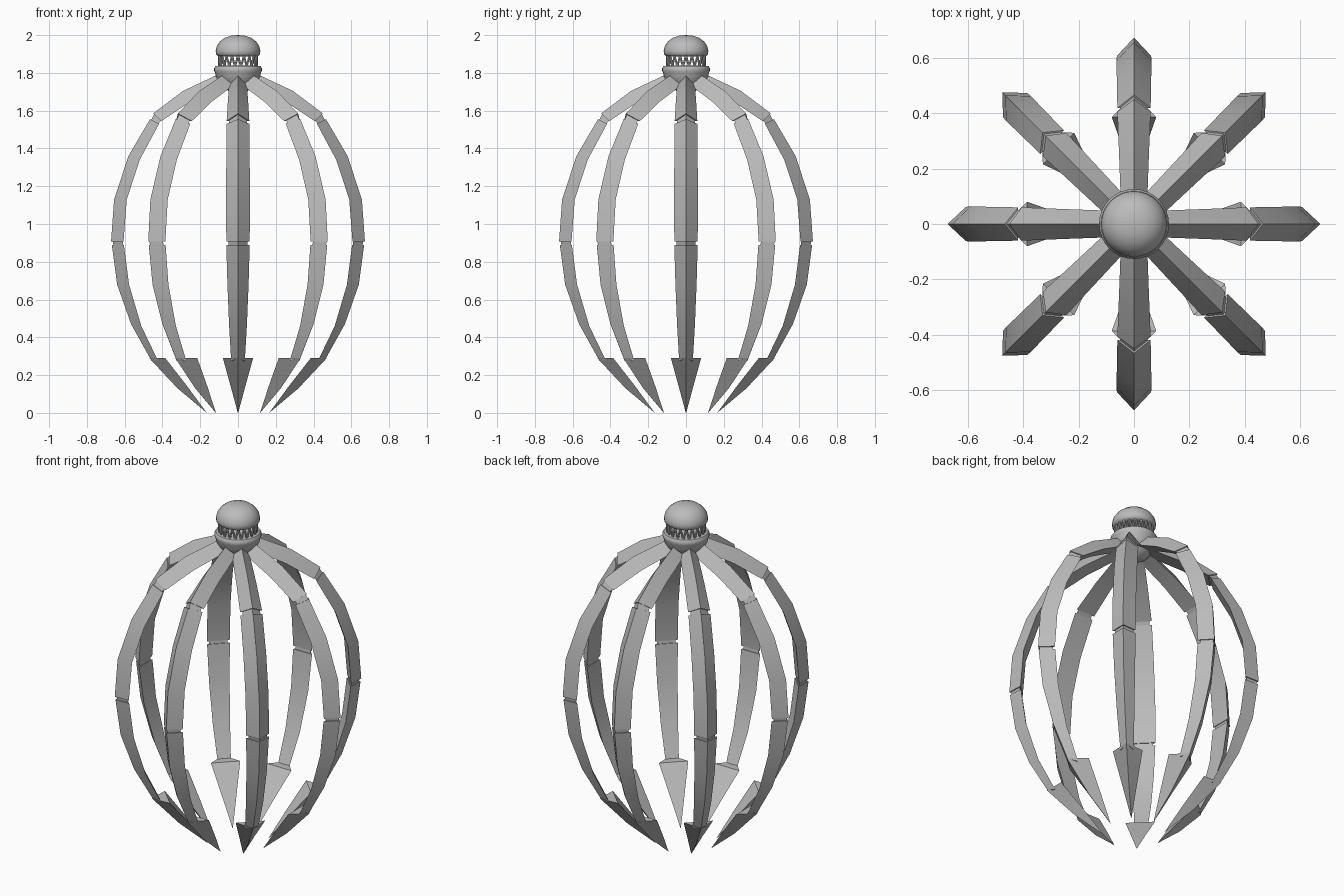
import bpy, bmesh, math
from mathutils import Matrix, Vector

if "Cube" in bpy.data.objects:
    bpy.data.objects.remove(bpy.data.objects["Cube"])

metal = bpy.data.materials.new("grey metal")
metal.diffuse_color = (0.5, 0.5, 0.5, 1)
metal.use_nodes = True
metal.node_tree.nodes["Principled BSDF"].inputs["Base Color"].default_value = metal.diffuse_color


def finish(name, bm, angle=30):
    bmesh.ops.recalc_face_normals(bm, faces=bm.faces)
    mesh = bpy.data.meshes.new(name)
    bm.to_mesh(mesh)
    bm.free()
    mesh.materials.append(metal)
    ob = bpy.data.objects.new(name, mesh)
    bpy.context.collection.objects.link(ob)
    bpy.ops.object.select_all(action='DESELECT')
    ob.select_set(True)
    bpy.context.view_layer.objects.active = ob
    bpy.ops.object.shade_smooth_by_angle(angle=math.radians(angle))
    return ob


def loft(bm, rows, turn):
    """Triangular bar, ridge outward; row = ridge r, ridge z, inner r, inner z, half width."""
    rot = Matrix.Rotation(turn, 3, 'Z')
    rings = [[bm.verts.new(rot @ Vector(p)) for p in
              ((ro, 0, zo), (ri, w, zi), (ri, -w, zi))] for ro, zo, ri, zi, w in rows]
    for a, b in zip(rings, rings[1:]):
        for i in range(3):
            j = (i + 1) % 3
            bm.faces.new((a[i], a[j], b[j], b[i]))
    bm.faces.new(rings[0])
    bm.faces.new(rings[-1])


def eight(name, rows):
    bm = bmesh.new()
    for k in range(8):
        loft(bm, rows, k * math.pi / 4)
    return finish(name, bm)


def shrink(row, f=0.8):
    """Narrower copy of a cross-section, for the necks between segments."""
    ro, zo, ri, zi, w = row
    cr, cz = (ro + 2 * ri) / 3, (zo + 2 * zi) / 3
    return (cr + (ro - cr) * f, cz + (zo - cz) * f,
            cr + (ri - cr) * f, cz + (zi - cz) * f, w * f)


def lathe(name, profile, steps):
    bm = bmesh.new()
    vs = [bm.verts.new((r, 0, z)) for r, z in profile]
    es = [bm.edges.new(p) for p in zip(vs, vs[1:])]
    bmesh.ops.spin(bm, geom=vs + es, cent=(0, 0, 0), axis=(0, 0, 1),
                   angle=2 * math.pi, steps=steps)
    bmesh.ops.remove_doubles(bm, verts=bm.verts, dist=1e-4)
    return finish(name, bm, 40)


# Curved arm segments
upper = [(.05, 1.815, .03, 1.75, .045), (.12, 1.785, .09, 1.73, .048),
         (.29, 1.705, .255, 1.645, .054), (.45, 1.585, .405, 1.545, .06)]
middle = [(.466, 1.555, .418, 1.53, .06), (.58, 1.36, .52, 1.34, .062),
          (.656, 1.13, .589, 1.13, .063), (.672, .908, .606, .908, .062)]
lower = [(.668, .89, .604, .89, .062), (.64, .68, .577, .68, .056),
         (.566, .47, .512, .46, .047), (.466, .29, .423, .275, .036)]
eight("upper_arms", upper)
eight("middle_arms", middle)
eight("lower_arms", lower)

# Narrow necks joining the segments
eight("upper_necks", [shrink(upper[-1]), shrink(middle[0])])
eight("middle_necks", [shrink(middle[-1]), shrink(lower[0])])

# Pointed barbs at the arm ends
eight("barb_tips", [(.47, .29, .385, .29, .08), (.32, .13, .272, .145, .04),
                    (.166, .001, .165, .0, .001)])

# Hub bowl with rolled rim
lathe("hub_bowl", [(0, 1.69), (.04, 1.697), (.075, 1.72), (.1, 1.75), (.117, 1.78),
                   (.121, 1.80), (.126, 1.81), (.126, 1.825), (.119, 1.836),
                   (.09, 1.838), (0, 1.838)], 32)

# Domed cap
lathe("cap_dome", [(0, 1.888), (.09, 1.886), (.107, 1.889), (.117, 1.9), (.118, 1.918),
                   (.112, 1.942), (.096, 1.966), (.07, 1.986), (.037, 1.997), (0, 2.0)], 32)

# Zigzag lattice between bowl and cap
bm = bmesh.new()
count = 40
for i in range(count):
    ends = []
    for k in (i, i + 1):
        a = 2 * math.pi * k / count
        ends.append(Vector((.102 * math.cos(a), .102 * math.sin(a), 1.832 if k % 2 else 1.892)))
    d = ends[1] - ends[0]
    m = Matrix.Translation((ends[0] + ends[1]) / 2) @ d.to_track_quat('Z', 'Y').to_matrix().to_4x4()
    bmesh.ops.create_cone(bm, cap_ends=True, segments=6, radius1=.0055, radius2=.0055,
                          depth=d.length, matrix=m)
finish("zigzag_lattice", bm)
